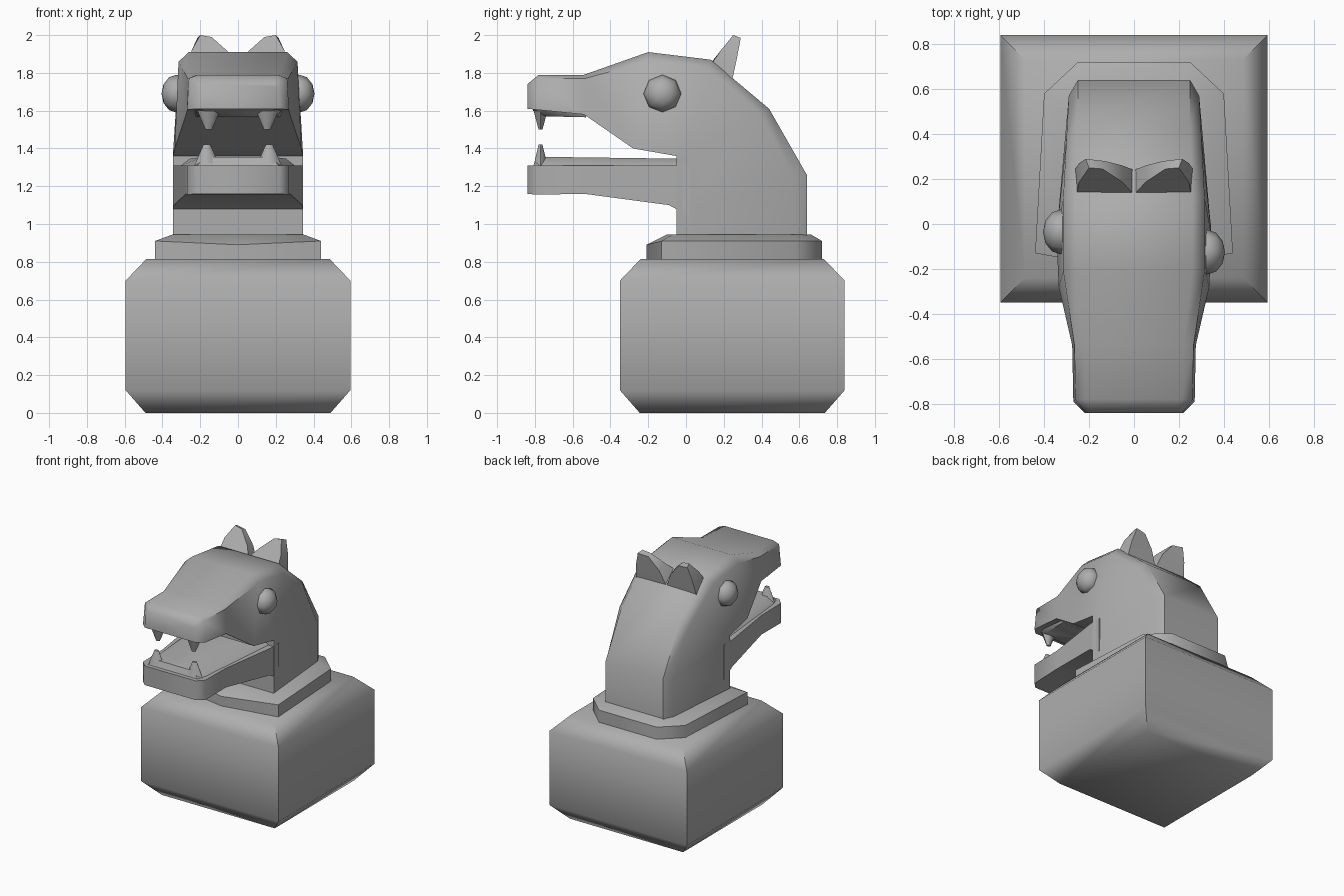
import bpy, bmesh, math
from mathutils import Matrix

if "Cube" in bpy.data.objects:
    bpy.data.objects.remove(bpy.data.objects["Cube"])

stone = bpy.data.materials.new("grey stone")
stone.diffuse_color = (0.42, 0.42, 0.42, 1)
stone.use_nodes = True
stone.node_tree.nodes["Principled BSDF"].inputs["Base Color"].default_value = stone.diffuse_color


def finish(name, bm, angle=50):
    bmesh.ops.recalc_face_normals(bm, faces=bm.faces)
    me = bpy.data.meshes.new(name)
    bm.to_mesh(me)
    bm.free()
    me.materials.append(stone)
    ob = bpy.data.objects.new(name, me)
    bpy.context.collection.objects.link(ob)
    bpy.ops.object.select_all(action='DESELECT')
    ob.select_set(True)
    bpy.context.view_layer.objects.active = ob
    bpy.ops.object.shade_smooth_by_angle(angle=math.radians(angle))
    return ob


def loft(name, rings, angle=50):
    """Skin a list of equal-length closed rings and cap both ends."""
    bm = bmesh.new()
    vs = [[bm.verts.new(p) for p in r] for r in rings]
    n = len(rings[0])
    for a, b in zip(vs, vs[1:]):
        for i in range(n):
            j = (i + 1) % n
            bm.faces.new((a[i], a[j], b[j], b[i]))
    bm.faces.new(vs[0])
    bm.faces.new(vs[-1])
    return finish(name, bm, angle)


def rect(hx, y0, y1, z):
    return [(-hx, y0, z), (hx, y0, z), (hx, y1, z), (-hx, y1, z)]


# Plinth: bevelled square block
CY = 0.245
loft("plinth", [rect(h, CY - h, CY + h, z) for h, z in
                ((0.49, 0), (0.595, 0.12), (0.595, 0.70), (0.485, 0.815))])

# Collar around the neck, pointed at the front
half = [(0.44, -0.13), (0.40, 0.58), (0.25, 0.72)]
outline = [(0, -0.21)] + half + [(-x, y) for x, y in reversed(half)]
half = [(0.345, -0.07), (0.33, 0.54), (0.22, 0.66)]
inner = [(0, -0.10)] + half + [(-x, y) for x, y in reversed(half)]
loft("collar", [[(x, y, 0.80) for x, y in outline],
                [(x, y, 0.89 if x == 0 else 0.91) for x, y in outline],
                [(x, y, 0.945) for x, y in inner]])

# Neck, skull and snout: (outer y, z), (inner y, z), half widths inner, side, outer
stations = [
    ((0.64, 0.85), (-0.05, 0.85), 0.345, 0.29, 0.25),
    ((0.64, 1.26), (-0.05, 1.06), 0.345, 0.29, 0.25),
    ((0.44, 1.61), (-0.05, 1.33), 0.345, 0.30, 0.25),
    ((0.13, 1.87), (-0.05, 1.36), 0.345, 0.315, 0.26),
    ((-0.20, 1.91), (-0.28, 1.40), 0.335, 0.315, 0.26),
    ((-0.54, 1.79), (-0.54, 1.58), 0.275, 0.265, 0.22),
    ((-0.78, 1.79), (-0.79, 1.605), 0.27, 0.26, 0.21),
    ((-0.84, 1.74), (-0.84, 1.61), 0.22, 0.215, 0.19),
]
rings = []
for (oy, oz), (iy, iz), wi, ws, wo in stations:
    t = 0.1
    my, mz = oy + (iy - oy) * t, oz + (iz - oz) * t
    rings.append([(wi, iy, iz), (ws, my, mz), (wo, oy, oz),
                  (-wo, oy, oz), (-ws, my, mz), (-wi, iy, iz)])
loft("neck_and_head", rings)

# Lower jaw: y, half width, bottom z, top z
loft("lower_jaw", [[(-w, y, b), (w, y, b), (w, y, t), (-w, y, t)] for y, w, b, t in
                   ((-0.84, 0.22, 1.16, 1.31), (-0.79, 0.27, 1.155, 1.31),
                    (-0.54, 0.275, 1.16, 1.31), (-0.09, 0.34, 1.10, 1.31),
                    (0.02, 0.343, 1.04, 1.31))])


# Gums inside the mouth
def gum(name, z0, z1, z2):
    loft(name, [[(-w, y, z0), (w, y, z0), (w - 0.05, y + 0.02, z), (-w + 0.05, y + 0.02, z)]
                for y, w, z in ((-0.81, 0.22, z1), (-0.74, 0.24, z1), (0.0, 0.31, z2))])


gum("lower_gum", 1.305, 1.355, 1.345)
loft("upper_gum", [[(-w, y, 1.62), (w, y, 1.62), (w - 0.03, y, z), (-w + 0.03, y, z)]
                   for y, w, z in ((-0.81, 0.21, 1.60), (-0.74, 0.24, 1.57), (-0.53, 0.25, 1.565))])


def tooth(name, x, z0, z1, r):
    mid = z0 + (z1 - z0) * 0.5
    rings = []
    for z, k in ((z0, 1.0), (mid, 0.65), (z1, 0.28)):
        rings.append([(x + r * k * math.cos(a), -0.77 + 0.042 * k * math.sin(a), z)
                      for a in (math.pi / 3 * i for i in range(6))])
    loft(name, rings)


# Paired teeth, ears and eyes
for s, side in ((1, "right"), (-1, "left")):
    tooth("upper_tooth_" + side, s * 0.155, 1.60, 1.50, 0.06)
    tooth("lower_tooth_" + side, s * 0.165, 1.31, 1.42, 0.065)

    loft("ear_" + side, [[(s * x, y, z) for x, y, z in ring] for ring in (
        [(0.0, 0.13, 1.85), (0.255, 0.13, 1.84), (0.265, 0.24, 1.74), (0.0, 0.24, 1.76)],
        [(0.05, 0.185, 1.91), (0.245, 0.185, 1.92), (0.245, 0.27, 1.88), (0.05, 0.26, 1.88)],
        [(0.14, 0.245, 1.99), (0.20, 0.25, 2.0), (0.215, 0.29, 1.985), (0.13, 0.28, 1.975)])])

    bm = bmesh.new()
    bmesh.ops.create_uvsphere(bm, u_segments=8, v_segments=6, radius=0.1)
    place = (Matrix.Translation((s * 0.325, -0.125 if s > 0 else -0.035, 1.69))
             @ Matrix.Diagonal((0.8, 1, 1, 1)) @ Matrix.Rotation(math.pi / 2, 4, 'Y'))
    bmesh.ops.transform(bm, matrix=place, verts=bm.verts)
    finish("eye_" + side, bm)
